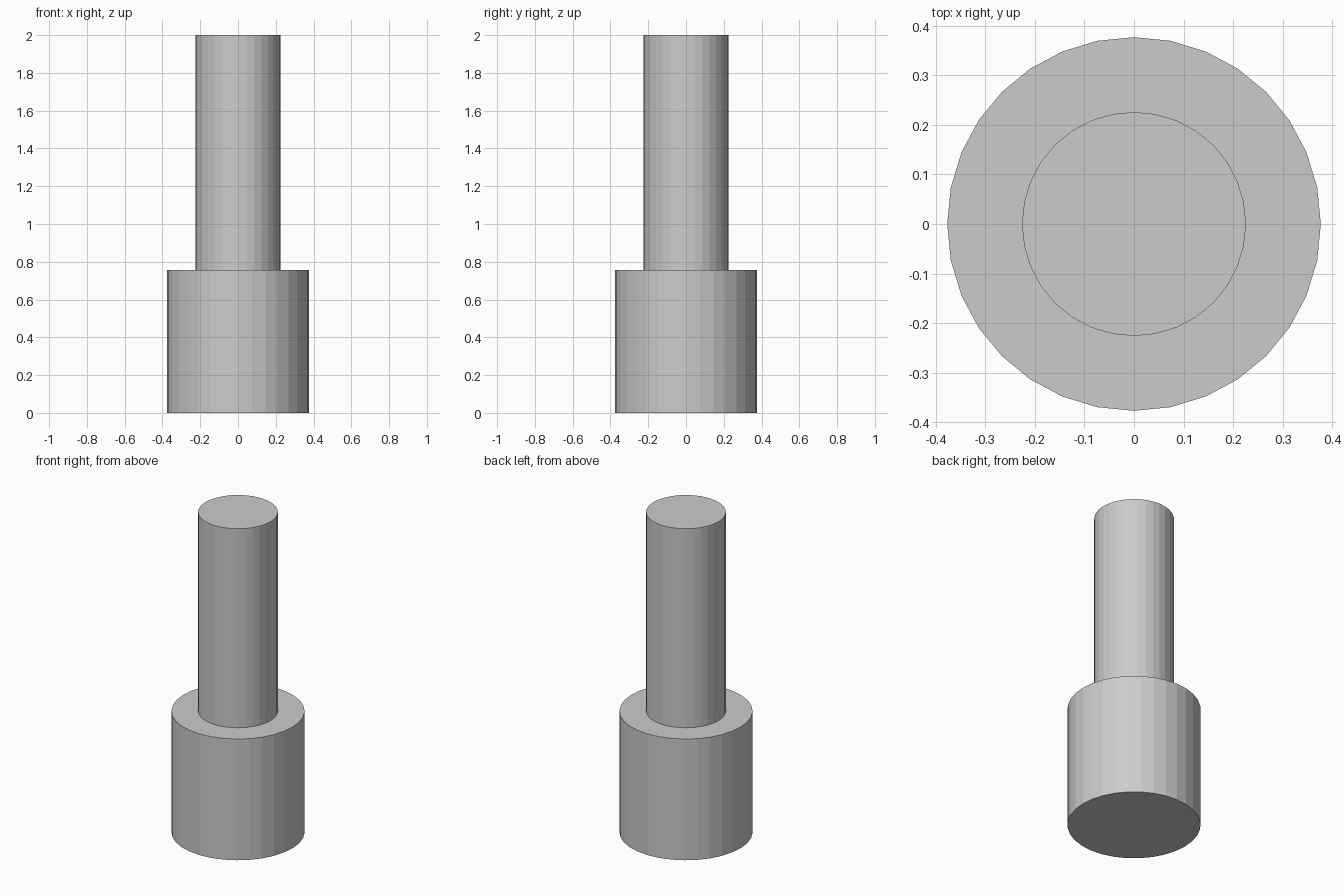
import bpy
import bmesh
from math import cos, sin, tau

if "Cube" in bpy.data.objects:
    bpy.data.objects.remove(bpy.data.objects["Cube"])

SIDES = 32
# Stepped profile (radius, height) from the base up to the shaft top
PROFILE = [(0.377, 0.0), (0.377, 0.757), (0.226, 0.757), (0.226, 2.0)]


def stepped_pin(name, profile):
    bm = bmesh.new()
    rings = [[bm.verts.new((r * cos(tau * i / SIDES), r * sin(tau * i / SIDES), z))
              for i in range(SIDES)] for r, z in profile]
    # Walls and the flat shoulder
    for low, high in zip(rings, rings[1:]):
        for i in range(SIDES):
            j = (i + 1) % SIDES
            bm.faces.new((low[i], low[j], high[j], high[i]))
    # End caps
    bm.faces.new(rings[0][::-1])
    bm.faces.new(rings[-1])
    bmesh.ops.recalc_face_normals(bm, faces=bm.faces)
    mesh = bpy.data.meshes.new(name)
    bm.to_mesh(mesh)
    bm.free()
    obj = bpy.data.objects.new(name, mesh)
    bpy.context.collection.objects.link(obj)
    return obj


# Wide head with a narrower shaft, flat faced
stepped_pin("stepped_pin", PROFILE)
